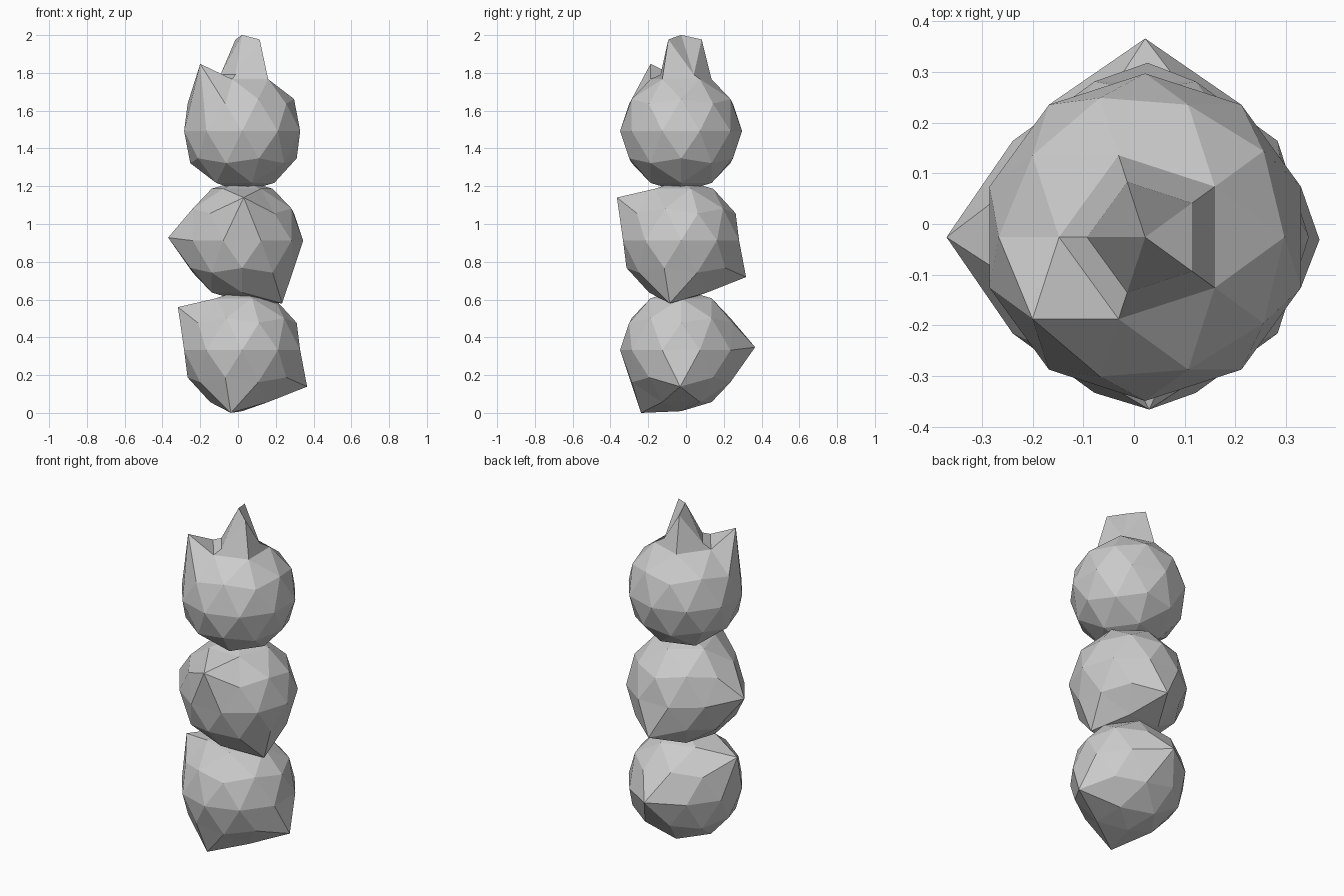
import bpy
import bmesh
from math import radians
from mathutils import Matrix, Vector

cube = bpy.data.objects.get("Cube")
if cube:
    bpy.data.objects.remove(cube, do_unlink=True)

RADIUS = 0.323
CENTRE = Vector((0.022, -0.026, 0.332))
STEP = 0.58      # height between segments
LIFT = 0.186     # height of the crown points

# One plain grey for the whole model
grey = bpy.data.materials.new("stone_grey")
grey.use_nodes = True
colour = (0.6, 0.6, 0.6, 1)
grey.diffuse_color = colour
grey.node_tree.nodes["Principled BSDF"].inputs["Base Color"].default_value = colour


def nearest(bm, direction):
    """Vertex of the ball closest to a direction from its centre."""
    target = Vector(direction).normalized() * RADIUS
    return min(bm.verts, key=lambda v: (v.co - target).length)


def new_ball():
    bm = bmesh.new()
    bmesh.ops.create_icosphere(bm, subdivisions=2, radius=RADIUS)
    return bm


def finish(bm, name, level):
    """Turn each segment a quarter further and stack it."""
    turn = Matrix.Rotation(radians(90 * level), 4, 'Z')
    place = Matrix.Translation(CENTRE + Vector((0, 0, STEP * level)))
    bm.transform(place @ turn)
    bmesh.ops.recalc_face_normals(bm, faces=bm.faces)
    mesh = bpy.data.meshes.new(name)
    bm.to_mesh(mesh)
    bm.free()
    mesh.materials.append(grey)
    bpy.context.collection.objects.link(bpy.data.objects.new(name, mesh))


# Lower and middle segments: balls with four corners pulled outwards
corners = [
    ((0, 1, 0), (0, 0.392, 0.016)),
    ((0.85, 0, -0.53), (0.344, -0.005, -0.193)),
    ((-0.16, -0.5, -0.85), (-0.06, -0.212, -0.332)),
    ((-0.85, 0, 0.53), (-0.34, -0.008, 0.228)),
]
for level, name in enumerate(("lower_segment", "middle_segment")):
    bm = new_ball()
    pulls = [(nearest(bm, d), Vector(p)) for d, p in corners]
    for vert, spot in pulls:
        vert.co = spot
    finish(bm, name, level)

# Top segment: inset cap, raised centre tip and three crown points
bm = new_ball()
tip = nearest(bm, (0, 0, 1))
crown = [nearest(bm, d) for d in ((-0.43, 0.31, 0.85), (0.16, -0.5, 0.85), (0.69, 0.5, 0.53))]
bmesh.ops.inset_region(bm, faces=list(tip.link_faces), thickness=0.05, use_even_offset=True)
for vert in crown + [nearest(bm, (0, 0, 1))]:
    vert.co.z += LIFT
finish(bm, "top_crown", 2)
